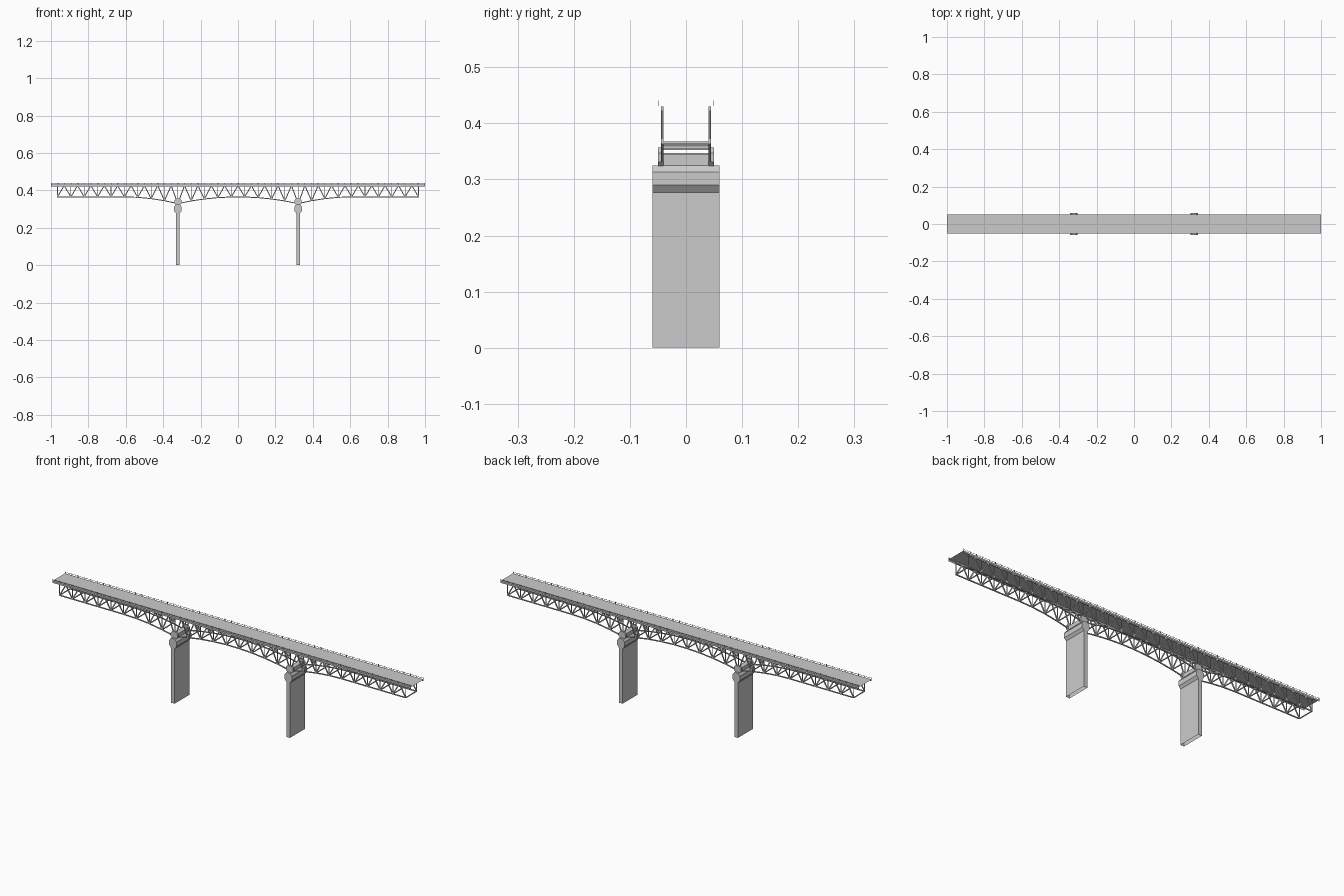
import bpy, bmesh
from mathutils import Vector

if "Cube" in bpy.data.objects:
    bpy.data.objects.remove(bpy.data.objects["Cube"])

PIER_X = 0.3217
PANEL = PIER_X * 2 / 9
END_X = PANEL * 13.5
TRUSS_Y = 0.0425
TOP_Z = 0.426


def finish(name, bm):
    me = bpy.data.meshes.new(name)
    bmesh.ops.recalc_face_normals(bm, faces=bm.faces)
    bm.to_mesh(me)
    bm.free()
    ob = bpy.data.objects.new(name, me)
    bpy.context.collection.objects.link(ob)
    return ob


def beam(bm, a, b, width, height, side):
    """Rectangular bar from a to b; 'side' is the direction of its width."""
    a, b, side = Vector(a), Vector(b), Vector(side)
    up = (b - a).normalized().cross(side)
    rings = []
    for p in (a, b):
        rings.append([bm.verts.new(p + side * width / 2 * s + up * height / 2 * t)
                      for s, t in ((-1, -1), (1, -1), (1, 1), (-1, 1))])
    for i in range(4):
        j = (i + 1) % 4
        bm.faces.new((rings[0][i], rings[0][j], rings[1][j], rings[1][i]))
    bm.faces.new(rings[0])
    bm.faces.new(rings[1])


def prism(bm, profile, x, y0, y1):
    """Extrude an x/z profile along y."""
    r = [[bm.verts.new((x + px, y, pz)) for px, pz in profile] for y in (y0, y1)]
    n = len(profile)
    for i in range(n):
        j = (i + 1) % n
        bm.faces.new((r[0][i], r[0][j], r[1][j], r[1][i]))
    bm.faces.new(r[0])
    bm.faces.new(r[1])


def quad(bm, pts):
    bm.faces.new([bm.verts.new(p) for p in pts])


def bottom_z(x):
    """Height of the haunched lower chord."""
    d = abs(x)
    if d <= PIER_X:
        t = d / PIER_X
    else:
        t = max(0, 1 - (d - PIER_X) / 0.29)
    return 0.3655 - 0.036 * t * t


nodes = [-END_X + PANEL * i for i in range(28)]
Y = (0, 1, 0)

# Side trusses
bm = bmesh.new()
for y in (-TRUSS_Y, TRUSS_Y):
    beam(bm, (-END_X, y, TOP_Z), (END_X, y, TOP_Z), 0.004, 0.007, Y)
    for i, x in enumerate(nodes):
        low = (x, y, bottom_z(x))
        beam(bm, low, (x, y, TOP_Z), 0.003, 0.003, Y)
        if i < 27:
            x2 = nodes[i + 1]
            low2 = (x2, y, bottom_z(x2))
            peak = (x + PANEL / 2, y, TOP_Z)
            beam(bm, low, low2, 0.004, 0.005, Y)
            beam(bm, low, peak, 0.004, 0.005, Y)
            beam(bm, low2, peak, 0.004, 0.005, Y)
finish("side_trusses", bm)

# Cross struts joining the lower chords
bm = bmesh.new()
for x in nodes:
    z = bottom_z(x)
    beam(bm, (x, -TRUSS_Y, z), (x, TRUSS_Y, z), 0.004, 0.004, (1, 0, 0))
finish("cross_struts", bm)

# Thin deck sheet with folded edges
bm = bmesh.new()
D = 0.0505
quad(bm, [(-1, -D, 0.431), (1, -D, 0.431), (1, D, 0.431), (-1, D, 0.431)])
for y in (-D, D):
    quad(bm, [(-1, y, 0.422), (1, y, 0.422), (1, y, 0.431), (-1, y, 0.431)])
finish("deck", bm)

# Railings
bm = bmesh.new()
for y in (-0.0495, 0.0495):
    quad(bm, [(-1, y, 0.4365), (1, y, 0.4365), (1, y, 0.4385), (-1, y, 0.4385)])
    for i in range(57):
        x = -0.998 + 1.996 * i / 56
        beam(bm, (x, y, 0.431), (x, y, 0.441), 0.001, 0.003, Y)
finish("railings", bm)

# Piers: hollow shaft, faceted cap, bearing blocks
cap = [(-0.01, 0.277), (0.01, 0.277), (0.02, 0.29), (0.02, 0.313),
       (0.011, 0.325), (-0.011, 0.325), (-0.02, 0.313), (-0.02, 0.29)]
block = [(-0.011, 0.323), (0.011, 0.323), (0.019, 0.331), (0.019, 0.347),
         (0.01, 0.357), (-0.01, 0.357), (-0.019, 0.347), (-0.019, 0.331)]
sill = [(-0.012, 0.325), (0.012, 0.325), (0.012, 0.344), (-0.012, 0.344)]
for side, px in (("left", -PIER_X), ("right", PIER_X)):
    bm = bmesh.new()
    prism(bm, [(-0.01, 0), (0.01, 0), (0.01, 0.28), (-0.01, 0.28)], px, -0.06, 0.06)
    base = [f for f in bm.faces if all(v.co.z < 0.001 for v in f.verts)]
    bmesh.ops.delete(bm, geom=base, context='FACES_ONLY')
    finish(side + "_pier_shaft", bm)
    bm = bmesh.new()
    prism(bm, cap, px, -0.06, 0.06)
    finish(side + "_pier_cap", bm)
    bm = bmesh.new()
    prism(bm, block, px, -0.05, -0.04)
    prism(bm, block, px, 0.04, 0.05)
    prism(bm, sill, px, -0.04, 0.04)
    finish(side + "_bearings", bm)
